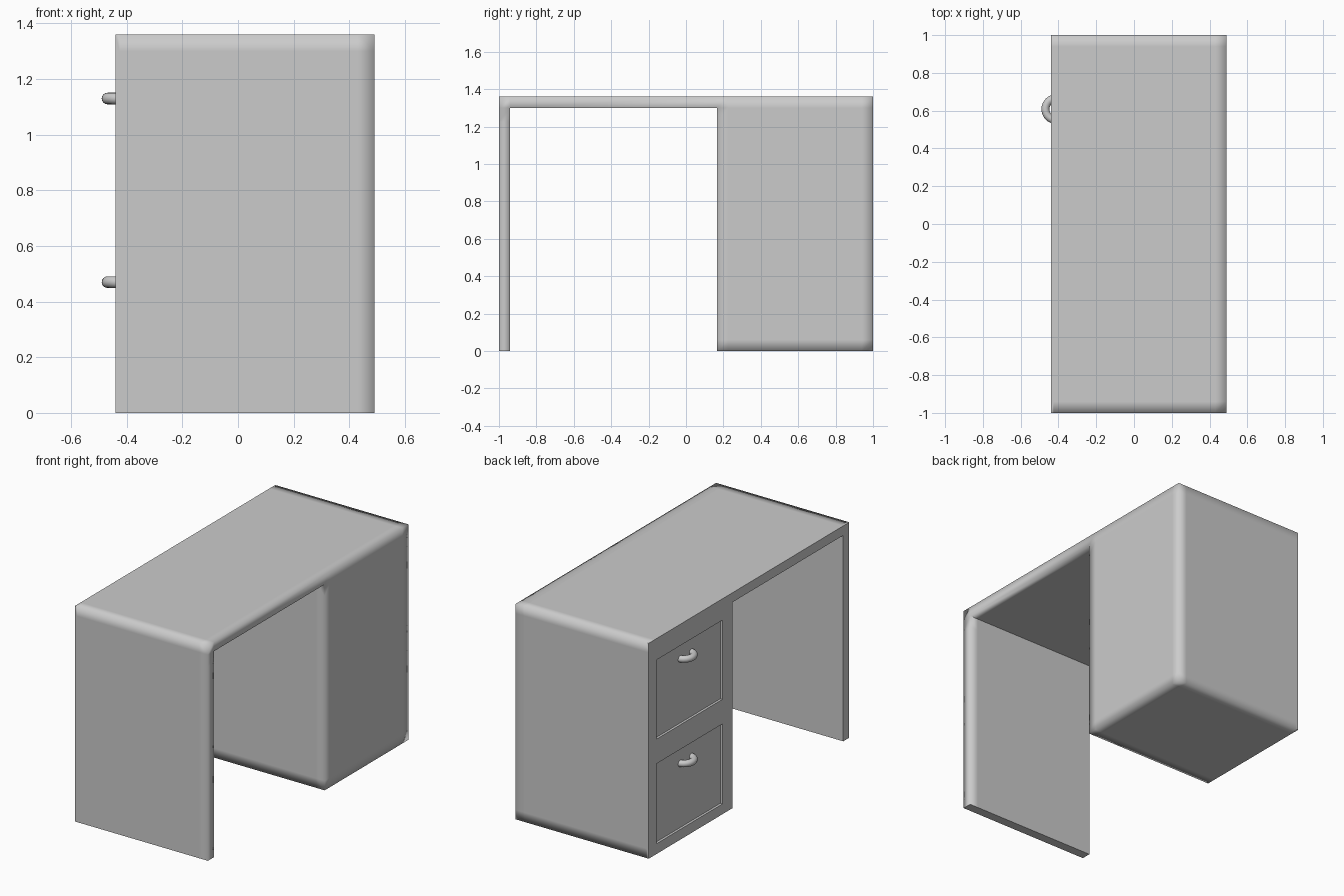
import bpy, bmesh
from math import radians

if "Cube" in bpy.data.objects:
    bpy.data.objects.remove(bpy.data.objects["Cube"])

# Grid lines of the desk; the 0.06 strips hold the soft shaded edges
XS = [-0.44, -0.425, 0.43, 0.49]
YS = [-1.0, -0.94, 0.165, 0.225, 0.265, 0.925, 0.94, 1.0]
ZS = [0.0, 0.06, 0.065, 0.57, 0.725, 1.225, 1.30, 1.36]
DRAWER_Z = [(0.065, 0.57), (0.725, 1.225)]
DRAWER_Y = (0.265, 0.925)


def solid(i, j, k):
    """True where the desk fills the grid cell."""
    if not (0 <= i < len(XS) - 1 and 0 <= j < len(YS) - 1 and 0 <= k < len(ZS) - 1):
        return False
    x, y, z = [(a[n] + a[n + 1]) / 2 for a, n in ((XS, i), (YS, j), (ZS, k))]
    # shallow drawer recesses in the front board
    if x < -0.425 and DRAWER_Y[0] < y < DRAWER_Y[1]:
        if any(lo < z < hi for lo, hi in DRAWER_Z):
            return False
    return z > 1.30 or y < -0.94 or y > 0.165   # top, side panel, cabinet


def build_body():
    bm = bmesh.new()
    cache = {}

    def vert(idx):
        if idx not in cache:
            cache[idx] = bm.verts.new((XS[idx[0]], YS[idx[1]], ZS[idx[2]]))
        return cache[idx]

    for i in range(len(XS) - 1):
        for j in range(len(YS) - 1):
            for k in range(len(ZS) - 1):
                if not solid(i, j, k):
                    continue
                for axis in range(3):
                    for side in (0, 1):
                        near = [i, j, k]
                        near[axis] += 1 if side else -1
                        if solid(*near):
                            continue
                        u, v = (axis + 1) % 3, (axis + 2) % 3
                        ring = []
                        for du, dv in ((0, 0), (1, 0), (1, 1), (0, 1)):
                            c = [i, j, k]
                            c[axis] += side
                            c[u] += du
                            c[v] += dv
                            ring.append(vert(tuple(c)))
                        bm.faces.new(ring if side else ring[::-1])
    bm.normal_update()
    for f in bm.faces:
        f.smooth = True
    # crisp drawer front, panel foot and inner corners; other edges shade softly
    for e in bm.edges:
        if e.calc_face_angle(0) > 0.5:
            front = all(v.co.x < -0.42 for v in e.verts)
            foot = all(v.co.z < 0.01 and v.co.y < -0.9 for v in e.verts)
            if front or foot or not e.is_convex:
                e.smooth = False
    mesh = bpy.data.meshes.new("desk_body")
    bm.to_mesh(mesh)
    bm.free()
    bpy.context.collection.objects.link(bpy.data.objects.new("desk_body", mesh))


def add_handle(name, z):
    # ring half sunk into the drawer front
    bpy.ops.mesh.primitive_torus_add(major_segments=32, minor_segments=16,
                                     major_radius=0.058, minor_radius=0.021,
                                     location=(-0.411, 0.608, z))
    ob = bpy.context.object
    ob.name = name
    bpy.ops.object.shade_smooth_by_angle(angle=radians(60))


build_body()
add_handle("lower_drawer_handle", 0.47)
add_handle("upper_drawer_handle", 1.13)
